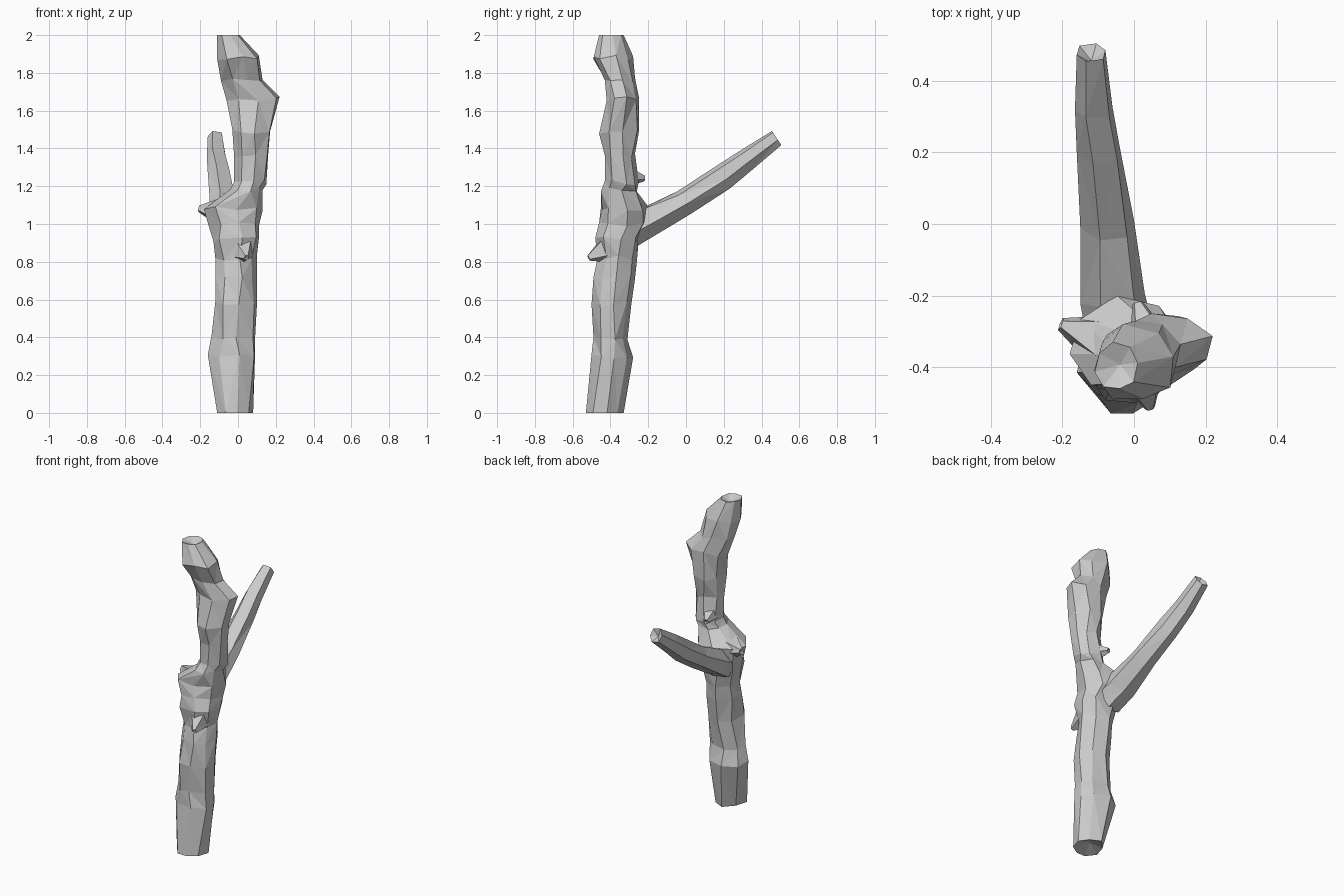
import bpy, bmesh, math, random
from mathutils import Vector

if "Cube" in bpy.data.objects:
    bpy.data.objects.remove(bpy.data.objects["Cube"])

random.seed(11)


def loft(name, rings, sides, wobble=0.12, drift=0.015, sink=0.03):
    """Skin irregular rings (centre, u, v); each ring is stretched to fill its u/v box."""
    bm = bmesh.new()
    radii = [random.uniform(0.95, 1.05) for _ in range(sides)]
    loops = []
    axis0 = (rings[0][0] - rings[1][0]).normalized()
    axis1 = (rings[-1][0] - rings[-2][0]).normalized()
    for i, (c, u, v) in enumerate(rings):
        pts = []
        for k in range(sides):
            a = math.tau * (k + 0.25 + random.uniform(-wobble, wobble)) / sides
            r = radii[k] * random.uniform(1 - wobble, 1 + wobble * 0.5)
            pts.append((r * math.cos(a), r * math.sin(a)))
        x0, x1 = min(p[0] for p in pts), max(p[0] for p in pts)
        y0, y1 = min(p[1] for p in pts), max(p[1] for p in pts)
        end = i in (0, len(rings) - 1)
        n = u.cross(v).normalized()
        loop = []
        for x, y in pts:
            fx, fy = 2 * (x - x0) / (x1 - x0) - 1, 2 * (y - y0) / (y1 - y0) - 1
            d = 0 if end else random.uniform(-drift, drift)
            loop.append(bm.verts.new(c + u * fx + v * fy + n * d))
        loops.append(loop)
    # triangulated bark with mixed diagonals
    for a, b in zip(loops, loops[1:]):
        for k in range(sides):
            m = (k + 1) % sides
            if random.random() < 0.5:
                bm.faces.new((a[k], a[m], b[m]))
                bm.faces.new((a[k], b[m], b[k]))
            else:
                bm.faces.new((a[k], a[m], b[k]))
                bm.faces.new((a[m], b[m], b[k]))
    # slightly hollowed ends
    for loop, c, ax in ((loops[0], rings[0][0], axis0), (loops[-1], rings[-1][0], axis1)):
        hub = bm.verts.new(c - ax * sink)
        for k in range(sides):
            bm.faces.new((loop[k], loop[(k + 1) % sides], hub))
    bmesh.ops.recalc_face_normals(bm, faces=bm.faces)
    me = bpy.data.meshes.new(name)
    bm.to_mesh(me)
    bm.free()
    ob = bpy.data.objects.new(name, me)
    bpy.context.collection.objects.link(ob)
    return ob


# trunk: z, x min, x max, y min, y max
trunk = [
    (0.00, -0.11, 0.08, -0.53, -0.33),
    (0.30, -0.16, 0.09, -0.50, -0.28),
    (0.40, -0.14, 0.09, -0.49, -0.31),
    (0.58, -0.12, 0.10, -0.50, -0.29),
    (0.72, -0.12, 0.10, -0.49, -0.27),
    (0.82, -0.12, 0.10, -0.47, -0.26),
    (0.92, -0.13, 0.11, -0.48, -0.25),
    (1.00, -0.16, 0.11, -0.46, -0.21),
    (1.08, -0.18, 0.13, -0.45, -0.20),
    (1.18, -0.04, 0.13, -0.45, -0.26),
    (1.22, -0.02, 0.15, -0.43, -0.25),
    (1.36, -0.02, 0.16, -0.43, -0.27),
    (1.49, -0.03, 0.17, -0.46, -0.25),
    (1.66, -0.06, 0.22, -0.42, -0.25),
    (1.76, -0.09, 0.13, -0.43, -0.27),
    (1.88, -0.11, 0.11, -0.49, -0.28),
    (2.00, -0.11, 0.01, -0.46, -0.33),
]
loft("trunk", [(Vector(((a + b) / 2, (c + d) / 2, z)),
                Vector(((b - a) / 2, 0, 0)), Vector((0, (d - c) / 2, 0)))
               for z, a, b, c, d in trunk], 8)

# side branch: y, centre z, x min, x max, half thickness
branch = [
    (-0.32, 0.95, -0.13, 0.06, 0.09),
    (-0.20, 1.01, -0.15, 0.03, 0.08),
    (0.00, 1.12, -0.15, 0.00, 0.07),
    (0.20, 1.25, -0.16, -0.04, 0.07),
    (0.33, 1.345, -0.165, -0.06, 0.06),
    (0.48, 1.455, -0.16, -0.08, 0.045),
]
up = Vector((0, -0.55, 0.83))
loft("side_branch", [(Vector(((a + b) / 2, y, z)), Vector(((b - a) / 2, 0, 0)), up * -h)
                     for y, z, a, b, h in branch], 6, wobble=0.1)

# broken knots: base point, tip point, base radius, tip radius
knots = {
    "left_stub": ((-0.08, -0.33, 1.06), (-0.205, -0.28, 1.08), 0.08, 0.018),
    "front_knot": ((0.02, -0.42, 0.86), (0.045, -0.515, 0.82), 0.07, 0.015),
    "back_knot": ((0.04, -0.32, 1.25), (0.01, -0.22, 1.24), 0.055, 0.015),
}
for name, (p, q, r0, r1) in knots.items():
    p, q = Vector(p), Vector(q)
    n = (q - p).normalized()
    u = n.cross(Vector((0, 0, 1))).normalized()
    v = n.cross(u)
    loft(name, [(p, u * r0, v * r0), (q, u * r1, v * r1)], 5, sink=0.01)
